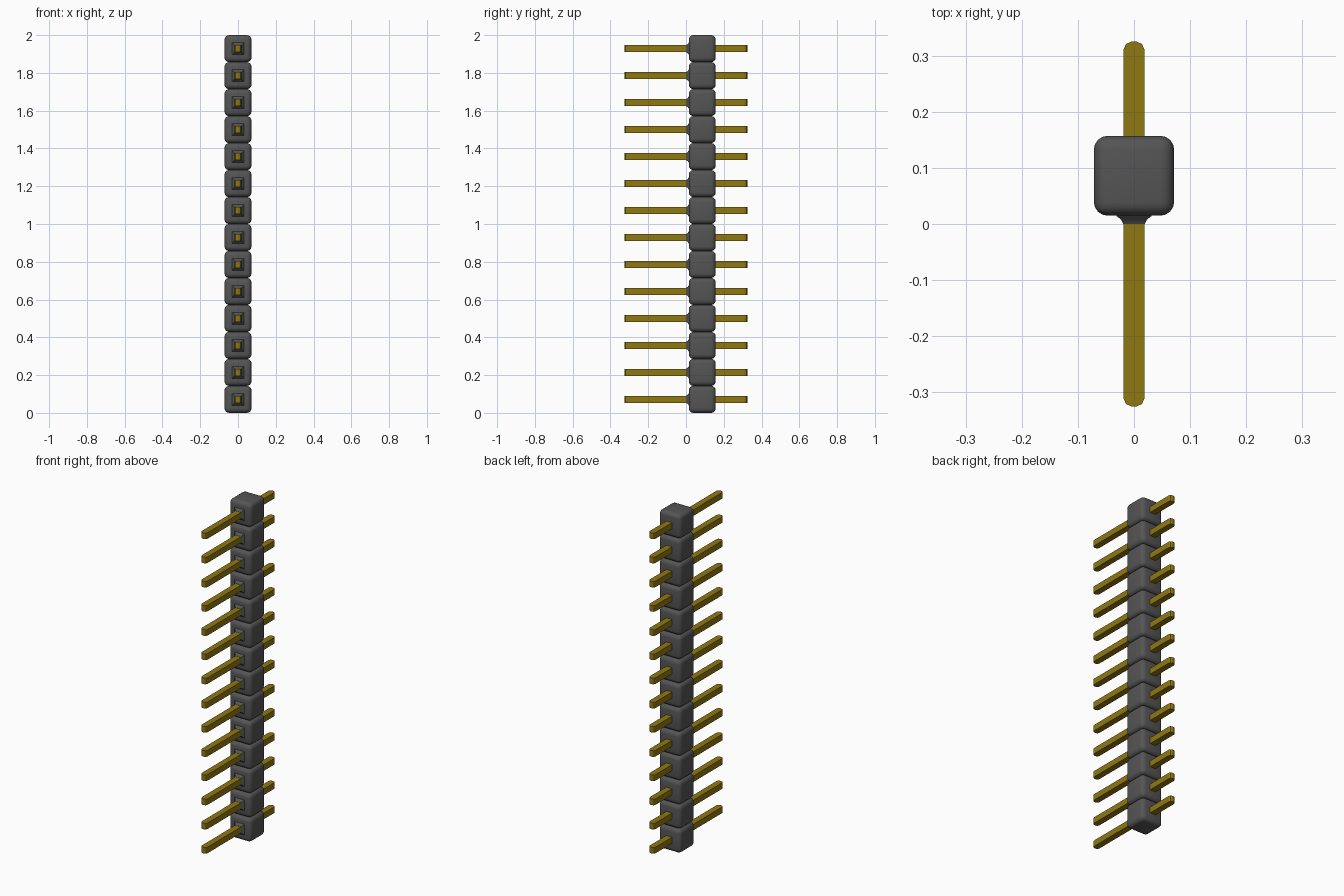
import bpy
import bmesh
from mathutils import Matrix, Vector

if "Cube" in bpy.data.objects:
    bpy.data.objects.remove(bpy.data.objects["Cube"], do_unlink=True)

COUNT = 14
PITCH = 2 / COUNT
HALF = PITCH / 2


def material(name, color):
    m = bpy.data.materials.new(name)
    m.use_nodes = True
    m.diffuse_color = (*color, 1)
    m.node_tree.nodes["Principled BSDF"].inputs["Base Color"].default_value = (*color, 1)
    return m


def box(bm, center, size):
    mat = Matrix.Translation(center) @ Matrix.Diagonal((*size, 1))
    bmesh.ops.create_cube(bm, size=1, matrix=mat)


def bevel(bm, edges, offset, segments):
    bmesh.ops.bevel(bm, geom=edges, offset=offset, segments=segments,
                    profile=0.5, affect='EDGES', clamp_overlap=True)


def finish(bm, name, mat, angle):
    """Turn the bmesh into an object repeated once per pin position."""
    bmesh.ops.recalc_face_normals(bm, faces=bm.faces)
    mesh = bpy.data.meshes.new(name)
    bm.to_mesh(mesh)
    bm.free()
    mesh.materials.append(mat)
    ob = bpy.data.objects.new(name, mesh)
    ob.location.z = HALF
    bpy.context.collection.objects.link(ob)
    bpy.ops.object.select_all(action='DESELECT')
    ob.select_set(True)
    bpy.context.view_layer.objects.active = ob
    bpy.ops.object.shade_smooth_by_angle(angle=angle)
    arr = ob.modifiers.new("row", 'ARRAY')
    arr.count = COUNT
    arr.use_relative_offset = False
    arr.use_constant_offset = True
    arr.constant_offset_displace = (0, 0, PITCH)
    return ob


plastic = material("dark grey plastic", (0.09, 0.09, 0.09))
gold = material("gold metal", (0.28, 0.19, 0.006))

# Rounded housing block, with a softer back than front
bm = bmesh.new()
box(bm, (0, 0.086, 0), (PITCH, 0.142, PITCH))
bevel(bm, bm.edges[:], 0.024, 4)
finish(bm, "housing", plastic, 0.7)

# Flared square collar around the front of each pin
bm = bmesh.new()
rings = []
for y, r in ((0.02, 0.036), (0.014, 0.031), (0.008, 0.023), (0.0, 0.019)):
    rings.append([bm.verts.new((x * r, y, z * r))
                  for x, z in ((-1, -1), (1, -1), (1, 1), (-1, 1))])
for a, b in zip(rings, rings[1:]):
    for i in range(4):
        j = (i + 1) % 4
        bm.faces.new((a[i], a[j], b[j], b[i]))
bm.faces.new(rings[0])
bm.faces.new(rings[-1])
finish(bm, "collar", plastic, 0.5)

# Square pin with ends rounded from the sides
bm = bmesh.new()
box(bm, Vector(), (0.037, 0.65, 0.036))
upright = [e for e in bm.edges if abs(e.verts[0].co.z - e.verts[1].co.z) > 0.01]
bevel(bm, upright, 0.014, 2)
finish(bm, "pin", gold, 0.3)
